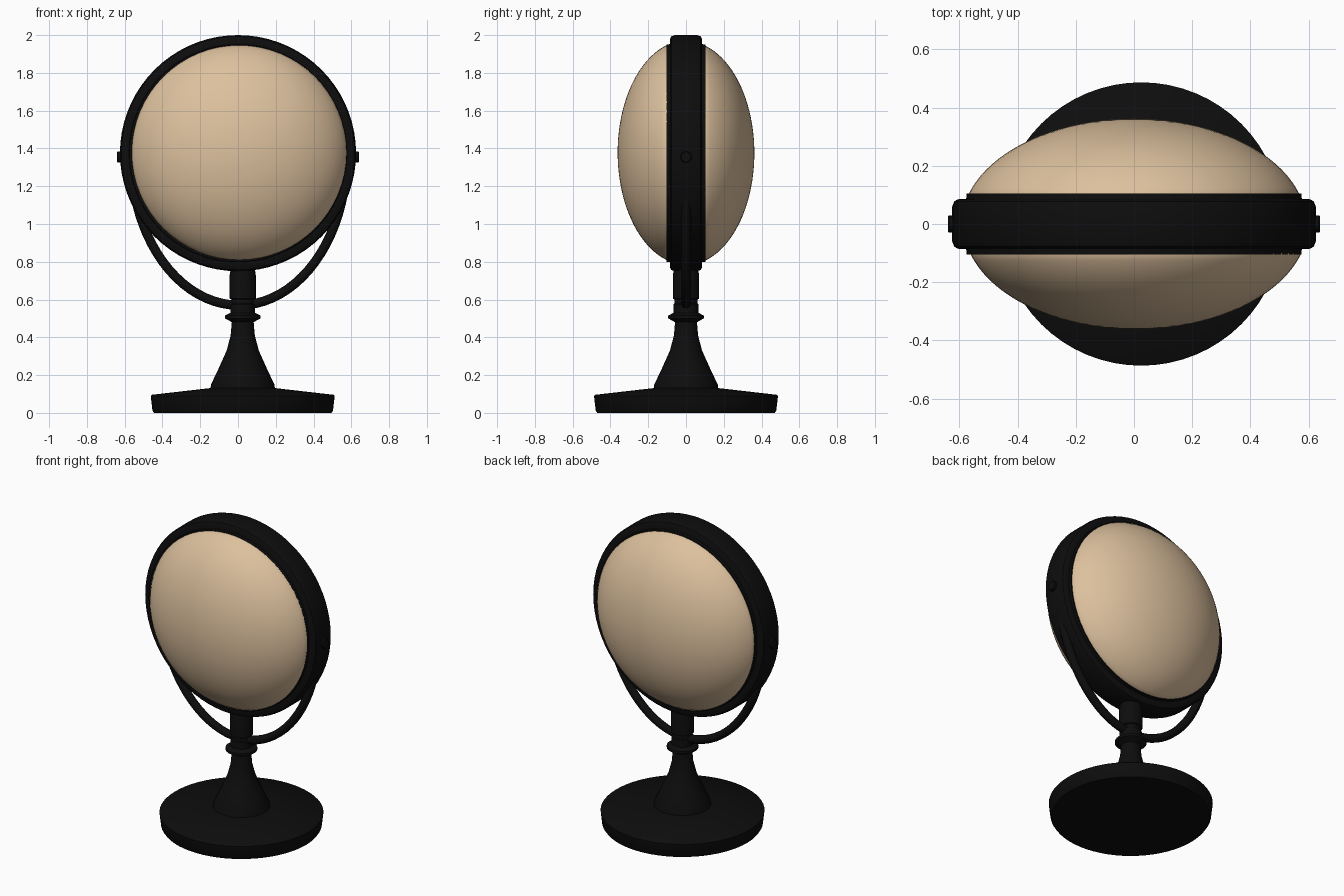
import bpy
import bmesh
from math import pi, cos, sin, radians
from mathutils import Matrix, Vector

if "Cube" in bpy.data.objects:
    bpy.data.objects.remove(bpy.data.objects["Cube"])

AXIS_X = 0.025       # stand axis
DISC_Z = 1.375       # lamp head centre
PIVOT_Z = 1.355


def make_material(name, rgb, roughness):
    mat = bpy.data.materials.new(name)
    mat.use_nodes = True
    mat.diffuse_color = (*rgb, 1)
    bsdf = mat.node_tree.nodes["Principled BSDF"]
    bsdf.inputs["Base Color"].default_value = (*rgb, 1)
    bsdf.inputs["Roughness"].default_value = roughness
    return mat


black = make_material("black metal", (0.004, 0.004, 0.004), 0.6)
cream = make_material("warm cream", (0.72, 0.53, 0.34), 0.6)


def finish(name, bm, mat, matrix, angle=35):
    bmesh.ops.remove_doubles(bm, verts=bm.verts, dist=0.0001)
    bmesh.ops.transform(bm, matrix=matrix, verts=bm.verts)
    bmesh.ops.recalc_face_normals(bm, faces=bm.faces)
    mesh = bpy.data.meshes.new(name)
    bm.to_mesh(mesh)
    bm.free()
    mesh.materials.append(mat)
    obj = bpy.data.objects.new(name, mesh)
    bpy.context.collection.objects.link(obj)
    bpy.ops.object.select_all(action='DESELECT')
    obj.select_set(True)
    bpy.context.view_layer.objects.active = obj
    bpy.ops.object.shade_smooth_by_angle(angle=radians(angle))
    return obj


def lathe(name, profile, mat, matrix, steps=64, closed=False):
    """Spin a (radius, height) profile around local z."""
    bm = bmesh.new()
    verts = [bm.verts.new((r, 0, h)) for r, h in profile]
    edges = [bm.edges.new(pair) for pair in zip(verts, verts[1:])]
    if closed:
        edges.append(bm.edges.new((verts[-1], verts[0])))
    bmesh.ops.spin(bm, geom=verts + edges, axis=(0, 0, 1), cent=(0, 0, 0),
                   angle=2 * pi, steps=steps)
    return finish(name, bm, mat, matrix)


upright = Matrix.Translation((AXIS_X, 0, 0))

# Round foot
lathe("base", [(0, 0), (0.47, 0), (0.478, 0.012), (0.487, 0.09),
               (0.48, 0.096), (0.165, 0.132), (0, 0.132)], black, upright)

# Flared stem with collar, up to the head
lathe("stem", [(0, 0.12), (0.172, 0.12), (0.168, 0.15), (0.13, 0.23),
               (0.085, 0.33), (0.064, 0.41), (0.058, 0.48), (0.075, 0.49),
               (0.094, 0.5), (0.094, 0.515), (0.066, 0.53), (0.066, 0.575),
               (0.06, 0.58), (0.06, 0.6), (0.069, 0.605), (0.069, 0.73),
               (0.06, 0.79), (0, 0.79)], black, upright, steps=32)

# Head ring: rounded band with a raised lip on each face
half = [(0.54, 0.104), (0.575, 0.104), (0.577, 0.086), (0.605, 0.085),
        (0.618, 0.078), (0.625, 0.06)]
ring_profile = half + [(r, -h) for r, h in reversed(half)]
facing = Matrix.Rotation(pi / 2, 4, 'X')     # local z -> -y
centre = Matrix.Translation((0, 0, DISC_Z))
lathe("head_ring", ring_profile, black, centre @ facing, steps=72, closed=True)

# Domed faces, front and back; the front one sits slightly off centre
A, B = 0.593, 0.362
for name, turn, shift in (("front_dome", pi / 2, Vector((0.006, 0, 0.003))),
                          ("back_dome", -pi / 2, Vector((0, 0, 0)))):
    start = 0.29
    arc = [start + (pi / 2 - start) * i / 20 for i in range(21)]
    profile = [(A * cos(start), 0.06)]
    profile += [(A * cos(t) if t < pi / 2 - 0.001 else 0, B * sin(t)) for t in arc]
    place = Matrix.Translation(shift) @ centre @ Matrix.Rotation(turn, 4, 'X')
    lathe(name, profile, cream, place)

# Yoke: tube sweeping below the head from pivot to pivot
curve = bpy.data.curves.new("yoke", 'CURVE')
curve.dimensions = '3D'
curve.bevel_depth = 0.026
curve.bevel_resolution = 3
curve.use_fill_caps = True
spline = curve.splines.new('POLY')
COUNT = 41
spline.points.add(COUNT - 1)
for i, point in enumerate(spline.points):
    a = pi + pi * i / (COUNT - 1)
    point.co = (0.005 + 0.57 * cos(a), 0, PIVOT_Z + 0.785 * sin(a), 1)
curve.materials.append(black)
yoke = bpy.data.objects.new("yoke", curve)
bpy.context.collection.objects.link(yoke)

# Pivot knobs at both sides
for name, side in (("left_pivot", 1), ("right_pivot", -1)):
    place = (Matrix.Translation((0, 0, PIVOT_Z))
             @ Matrix.Rotation(side * pi / 2, 4, 'Y'))
    lathe(name, [(0, 0.56), (0.03, 0.56), (0.03, 0.635), (0.026, 0.64),
                 (0, 0.64)], black, place, steps=24)
